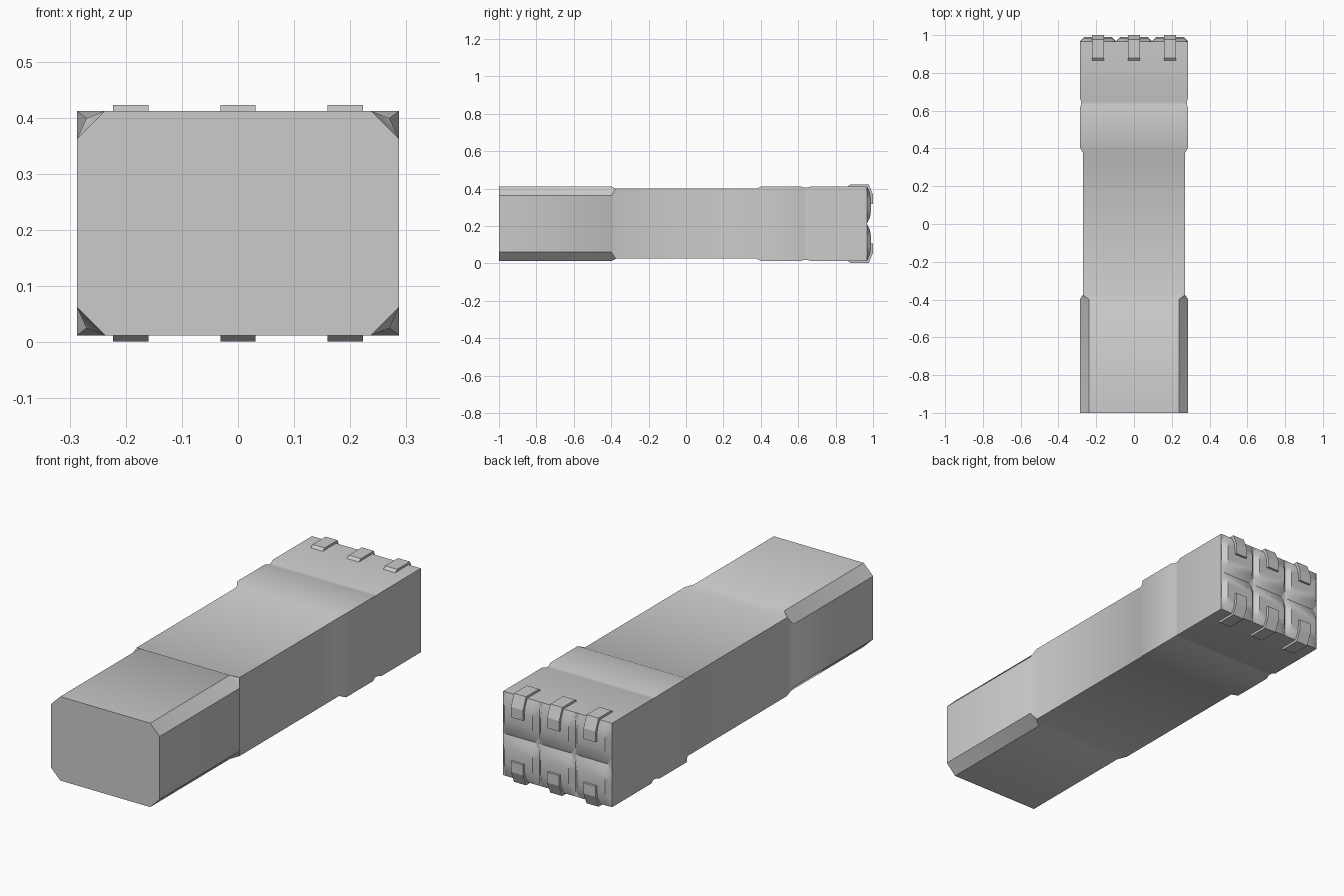
import bpy, bmesh, math

cube = bpy.data.objects.get("Cube")
if cube:
    bpy.data.objects.remove(cube)

MID = 0.212          # height of the body axis
PITCH = 0.191        # spacing of the end columns

grey = bpy.data.materials.new("plain grey")
grey.use_nodes = True
grey.diffuse_color = (0.6, 0.6, 0.6, 1)
grey.node_tree.nodes["Principled BSDF"].inputs["Base Color"].default_value = (0.6, 0.6, 0.6, 1)


def loft(name, rings, smooth=None):
    """Skin a list of equal-length closed rings and cap both ends."""
    bm = bmesh.new()
    loops = [[bm.verts.new(p) for p in ring] for ring in rings]
    for a, b in zip(loops, loops[1:]):
        for i in range(len(a)):
            j = (i + 1) % len(a)
            bm.faces.new((a[i], a[j], b[j], b[i]))
    bm.faces.new(loops[0])
    bm.faces.new(loops[-1])
    bmesh.ops.remove_doubles(bm, verts=bm.verts, dist=0.0001)
    bmesh.ops.recalc_face_normals(bm, faces=bm.faces)
    mesh = bpy.data.meshes.new(name)
    bm.to_mesh(mesh)
    bm.free()
    mesh.materials.append(grey)
    obj = bpy.data.objects.new(name, mesh)
    bpy.context.collection.objects.link(obj)
    if smooth:
        bpy.ops.object.select_all(action="DESELECT")
        obj.select_set(True)
        bpy.context.view_layer.objects.active = obj
        bpy.ops.object.shade_smooth_by_angle(angle=math.radians(smooth))
    return obj


def section(y, w, h, c):
    """Rectangle in the xz plane with corners cut by c."""
    quarter = [(w, h - c), (w - c, h)]
    pts = quarter + [(-x, z) for x, z in reversed(quarter)]
    pts += [(-x, -z) for x, z in pts]
    return [(x, y, MID + z) for x, z in pts]


# Body: chamfered grip, slim waist, stepped head with a shallow groove
WIDE, SLIM, GROOVE = (0.287, 0.2), (0.27, 0.187), (0.281, 0.194)
stations = [(-1, WIDE, 0.05), (-0.4, WIDE, 0.05), (-0.375, SLIM, 0),
            (0.375, SLIM, 0), (0.405, WIDE, 0), (0.61, WIDE, 0),
            (0.63, GROOVE, 0), (0.65, GROOVE, 0), (0.67, WIDE, 0),
            (0.967, WIDE, 0)]
loft("body", [section(y, w, h, c) for y, (w, h), c in stations], 40)

# Profiles in (y, distance from the axis)
PAD = [(0.967, 0.0), (0.984, 0.035), (0.989, 0.07), (0.989, 0.13),
       (0.984, 0.165), (0.967, 0.2)]
CLIP = [(0.866, 0.195), (0.866, 0.2), (0.88, 0.211), (0.977, 0.211),
        (1.0, 0.155), (1.0, 0.105), (0.985, 0.105), (0.985, 0.15), (0.965, 0.195)]

for row, side in (("upper", 1), ("lower", -1)):
    for column, place in (("right", -1), ("middle", 0), ("left", 1)):
        x = place * PITCH
        # Pillow-shaped pad, its sides leaning inwards towards the back
        rings = []
        for half, keep in ((0.0955, 0), (0.074, 1), (-0.074, 1), (-0.0955, 0)):
            rings.append([(x + half, y if keep else 0.967, MID + side * r) for y, r in PAD])
        loft(f"{row}_{column}_pad", rings, 30)
        # Bent clip over the edge
        rings = [[(x + s * 0.0315, y, MID + side * r) for y, r in CLIP] for s in (-1, 1)]
        loft(f"{row}_{column}_clip", rings)
